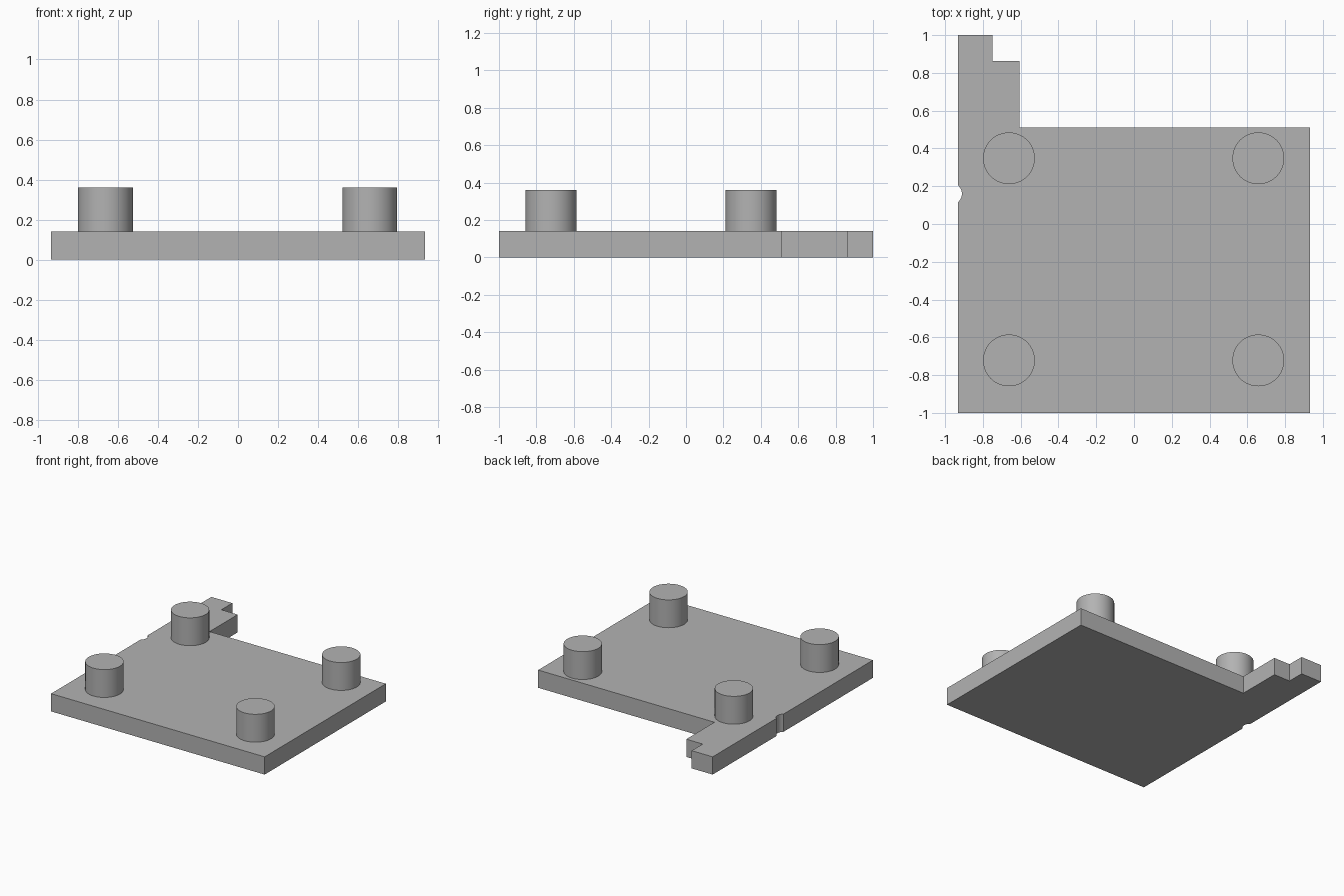
import bpy, bmesh
from math import sin, cos, asin, radians

cube = bpy.data.objects.get("Cube")
if cube:
    bpy.data.objects.remove(cube, do_unlink=True)

PLATE_TOP, PEG_TOP, PEG_RADIUS = 0.14, 0.36, 0.137
HALF_WIDTH = 0.933

grey = bpy.data.materials.new("plain grey")
grey.use_nodes = True
colour = (0.45, 0.45, 0.45, 1)
grey.diffuse_color = colour
grey.node_tree.nodes["Principled BSDF"].inputs["Base Color"].default_value = colour


def notch(y, half_chord, depth, steps=12):
    """Shallow round bite in the right edge, from front to back reversed."""
    r = (half_chord ** 2 + depth ** 2) / (2 * depth)
    span = asin(half_chord / r)
    cx = -HALF_WIDTH + depth - r
    return [(cx + r * cos(a), y + r * sin(a))
            for a in (span - 2 * span * i / steps for i in range(steps + 1))]


# Base plate with stepped tab at the back and a small round notch
outline = [(-HALF_WIDTH, -1), (HALF_WIDTH, -1), (HALF_WIDTH, 0.512),
           (-0.607, 0.512), (-0.607, 0.863), (-0.75, 0.863),
           (-0.75, 1), (-HALF_WIDTH, 1)] + notch(0.16, 0.045, 0.022)
bm = bmesh.new()
base = bm.faces.new([bm.verts.new((x, y, 0)) for x, y in outline])
top = bmesh.ops.extrude_face_region(bm, geom=[base])["geom"]
bmesh.ops.translate(bm, vec=(0, 0, PLATE_TOP),
                    verts=[v for v in top if isinstance(v, bmesh.types.BMVert)])
bmesh.ops.recalc_face_normals(bm, faces=bm.faces)
mesh = bpy.data.meshes.new("base_plate")
bm.to_mesh(mesh)
bm.free()
mesh.materials.append(grey)
plate = bpy.data.objects.new("base_plate", mesh)
bpy.context.collection.objects.link(plate)

# Four round pegs
for depth_name, y in (("front", -0.722), ("back", 0.348)):
    for side, x in (("left", 0.658), ("right", -0.662)):
        bpy.ops.mesh.primitive_cylinder_add(
            vertices=64, radius=PEG_RADIUS, depth=PEG_TOP - PLATE_TOP,
            location=(x, y, (PEG_TOP + PLATE_TOP) / 2))
        peg = bpy.context.object
        peg.name = f"{depth_name}_{side}_peg"
        peg.data.materials.append(grey)
        bpy.ops.object.shade_smooth_by_angle(angle=radians(30))
